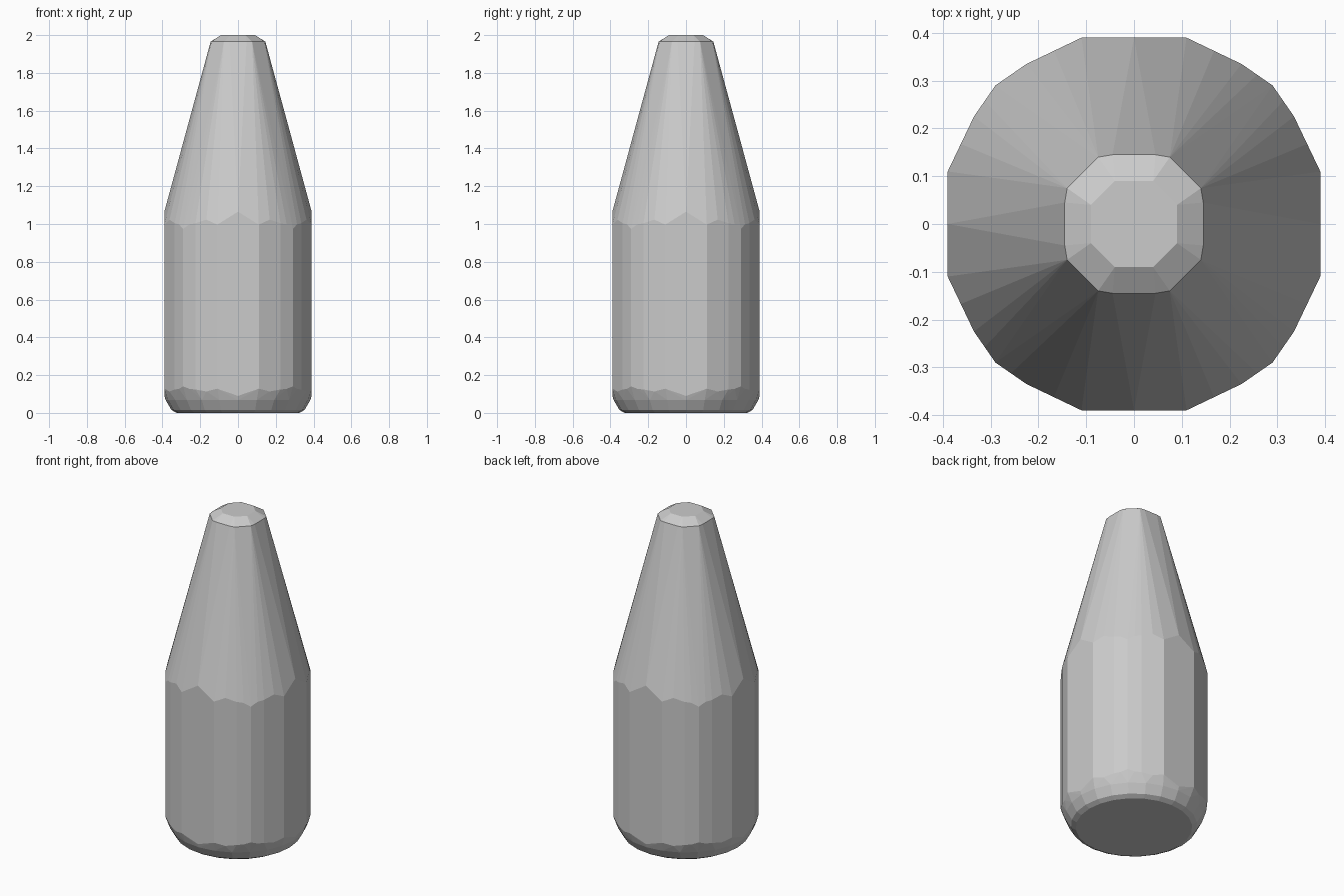
import bpy
import bmesh
from math import cos, sin, pi, hypot, radians

cube = bpy.data.objects.get("Cube")
if cube:
    bpy.data.objects.remove(cube, do_unlink=True)


def make_material(name, value):
    material = bpy.data.materials.new(name)
    color = (value, value, value, 1)
    material.diffuse_color = color
    material.use_nodes = True
    material.node_tree.nodes["Principled BSDF"].inputs["Base Color"].default_value = color
    return material


def four_fold(points):
    """Turn one quarter of an outline around the vertical axis."""
    outline = []
    for turn in range(4):
        outline += points
        points = [(-y, x) for x, y in points]
    return outline


def circle(radius, sides=24):
    return [(radius * cos(2 * pi * i / sides), radius * sin(2 * pi * i / sides))
            for i in range(sides)]


def midpoints(outline):
    following = outline[1:] + outline[:1]
    return [((a[0] + b[0]) / 2, (a[1] + b[1]) / 2) for a, b in zip(outline, following)]


# Outlines: faceted body, neck rim and small flat cap
body = four_fold([(0.39, 0.11), (0.335, 0.225), (0.29, 0.29), (0.225, 0.335), (0.11, 0.39)])
rim = four_fold([(0.145, 0.045), (0.14, 0.075), (0.075, 0.14), (0.045, 0.145)])
cap = four_fold([(0.09, 0.04), (0.04, 0.09)])

# Rounded foot, then rim and cap
points = []
for outline, height in ((circle(0.325), 0), (circle(0.352), 0.015),
                        (circle(0.383), 0.068), (rim, 1.965), (cap, 2)):
    points += [(x, y, height) for x, y in outline]

# Scalloped ends of the facets: corners lie further out, so they end sooner
for x, y in body + midpoints(body):
    outward = hypot(x, y) - 0.39
    points.append((x, y, 0.09 + 2.5 * outward))
    points.append((x, y, 1.065 - 4.5 * outward))

# Wrap the outlines in one convex skin
bm = bmesh.new()
for point in points:
    bm.verts.new(point)
hull = bmesh.ops.convex_hull(bm, input=bm.verts[:])
loose = [v for v in bm.verts if not v.link_faces]
bmesh.ops.delete(bm, geom=loose, context="VERTS")
bmesh.ops.dissolve_limit(bm, angle_limit=radians(1), verts=bm.verts[:], edges=bm.edges[:])
bmesh.ops.recalc_face_normals(bm, faces=bm.faces[:])

mesh = bpy.data.meshes.new("bottle_body")
bm.to_mesh(mesh)
bm.free()
mesh.materials.append(make_material("light grey", 0.6))
bottle = bpy.data.objects.new("bottle_body", mesh)
bpy.context.collection.objects.link(bottle)
